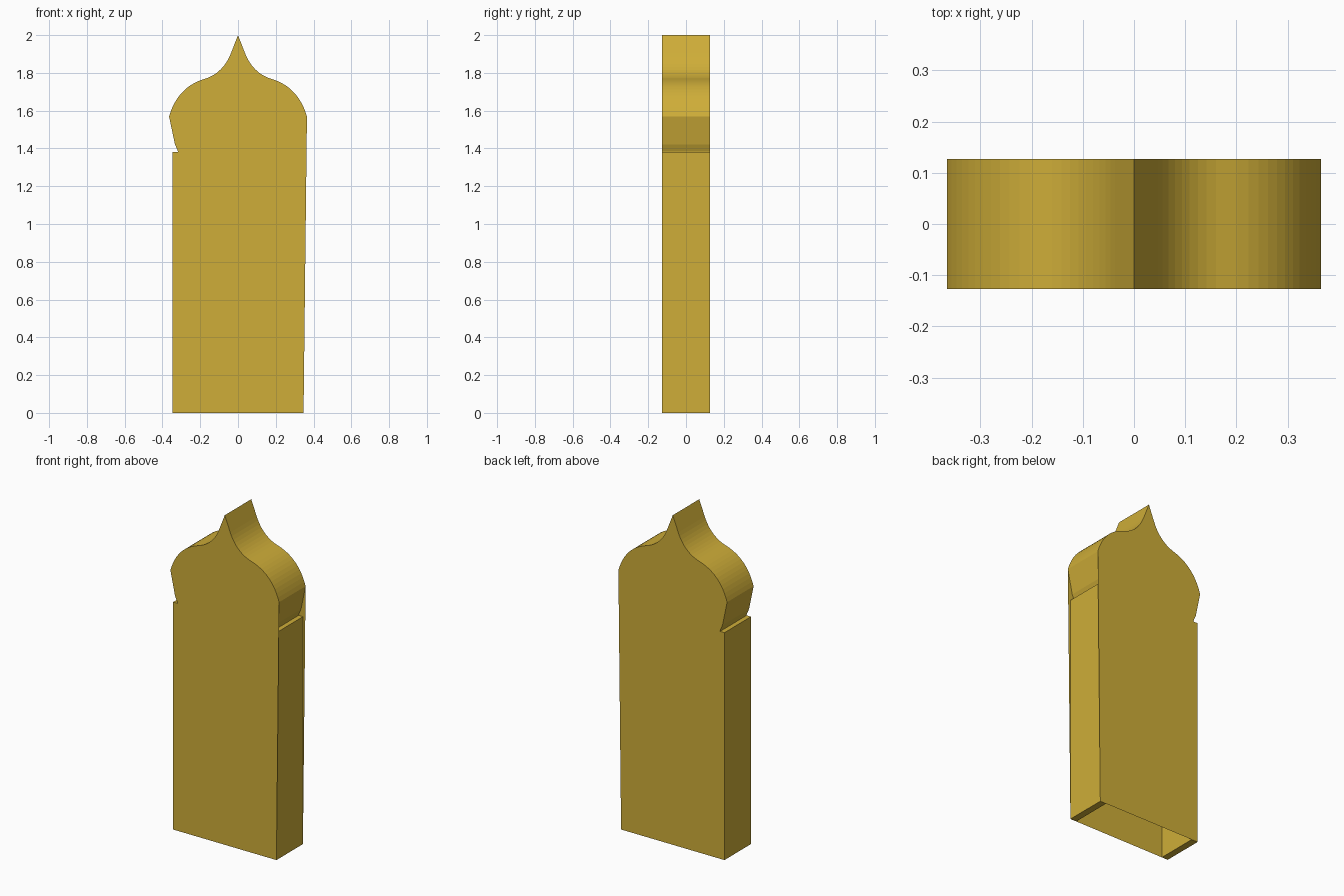
import bpy, bmesh

if "Cube" in bpy.data.objects:
    bpy.data.objects.remove(bpy.data.objects["Cube"])

D = 0.127  # half depth

gold = bpy.data.materials.new("warm gold")
gold.diffuse_color = (0.62, 0.42, 0.04, 1)
gold.use_nodes = True
gold.node_tree.nodes["Principled BSDF"].inputs["Base Color"].default_value = gold.diffuse_color


def bezier(a, c, b, n):
    """Quadratic curve from a to b with control point c, without its last point."""
    out = []
    for i in range(n):
        t = i / n
        out.append(tuple((1 - t) ** 2 * a[k] + 2 * t * (1 - t) * c[k] + t * t * b[k] for k in (0, 1)))
    return out


def make_object(name, bm):
    mesh = bpy.data.meshes.new(name)
    bm.to_mesh(mesh)
    bm.free()
    mesh.materials.append(gold)
    ob = bpy.data.objects.new(name, mesh)
    bpy.context.collection.objects.link(ob)
    return ob


# half profile, from the tip of the onion arch down to the ground
dome = [(0.0, 2.0)]
dome += bezier((0.037, 1.905), (0.079, 1.797), (0.18, 1.767), 10)
dome += bezier((0.18, 1.767), (0.3185, 1.7255), (0.365, 1.57), 12)
dome += [(0.365, 1.57)]
notch = [(0.334, 1.422), (0.318, 1.385), (0.318, 1.38), (0.347, 1.38)]
foot = [(0.347, 0.0)]
half = dome + notch + foot
left = [(-x, z) for x, z in half]

# arch frame: a thick band following the profile, open at the bottom
outer = left[::-1] + half[1:]
inner = [(x * 0.88, z * 0.97) for x, z in outer]
bm = bmesh.new()
rows = [[bm.verts.new((x, y, z)) for x, z in line]
        for line, y in ((outer, -D), (outer, D), (inner, D), (inner, -D))]
for i in range(len(outer) - 1):
    for a, b in ((0, 1), (2, 3)):
        bm.faces.new((rows[a][i], rows[a][i + 1], rows[b][i + 1], rows[b][i]))
for i in (0, -1):
    bm.faces.new([r[i] for r in rows])
bmesh.ops.recalc_face_normals(bm, faces=bm.faces)
make_object("arch_frame", bm)

# front and back panels: the right edge runs straight past the notch
panel = left[::-1] + dome[1:] + foot
for name, y, sign in (("front_panel", -D, -1), ("back_panel", D, 1)):
    bm = bmesh.new()
    face = bm.faces.new([bm.verts.new((x, y, z)) for x, z in panel])
    face.normal_update()
    if face.normal.y * sign < 0:
        face.normal_flip()
    bmesh.ops.triangulate(bm, faces=bm.faces)
    make_object(name, bm)
